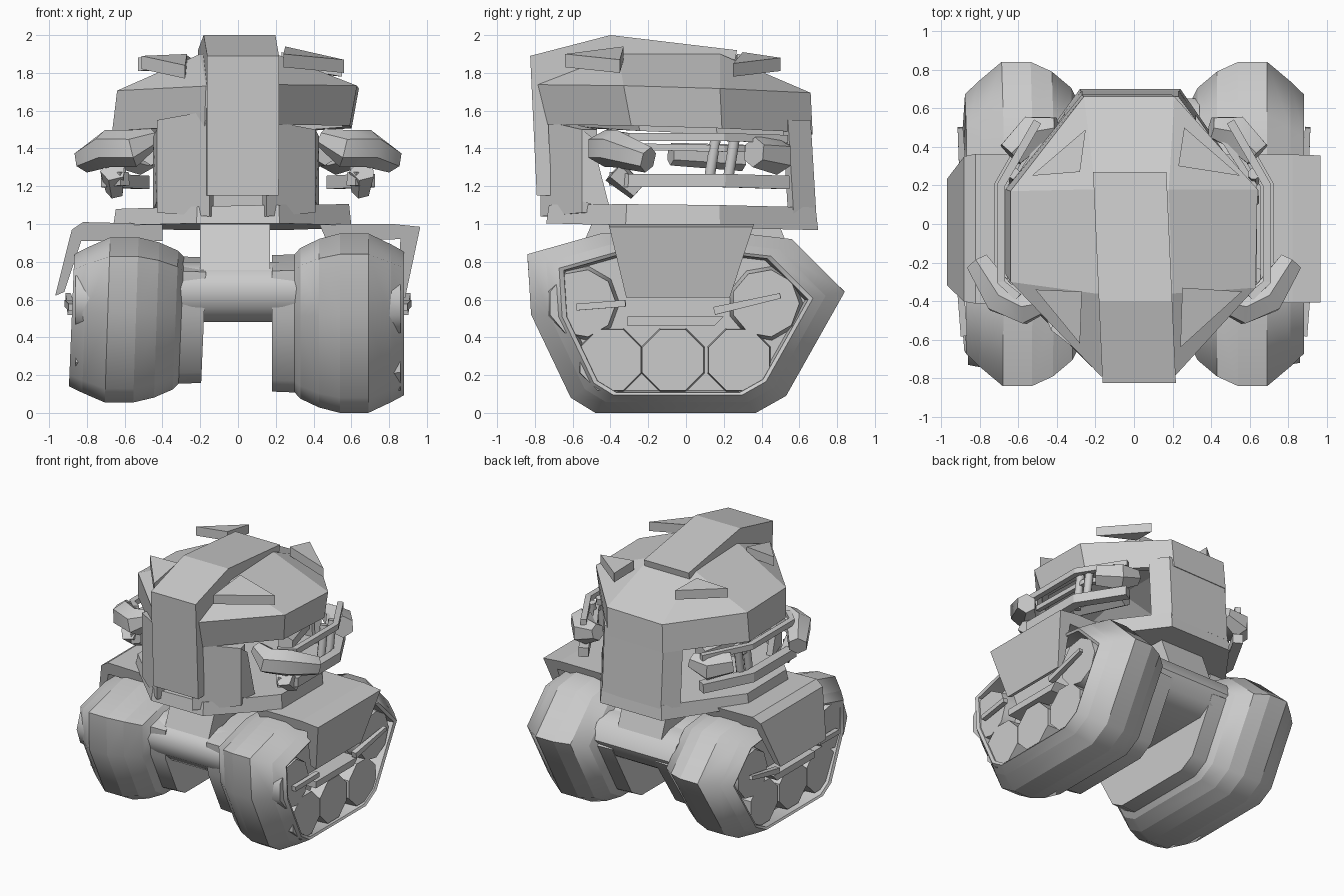
import bpy, bmesh, math
from mathutils import Vector

if "Cube" in bpy.data.objects:
    bpy.data.objects.remove(bpy.data.objects["Cube"])


def finish(name, bm, smooth=None, thick=0):
    bmesh.ops.remove_doubles(bm, verts=bm.verts, dist=0.0005)
    bmesh.ops.recalc_face_normals(bm, faces=bm.faces)
    me = bpy.data.meshes.new(name)
    bm.to_mesh(me)
    bm.free()
    ob = bpy.data.objects.new(name, me)
    bpy.context.collection.objects.link(ob)
    if thick:
        m = ob.modifiers.new("thickness", 'SOLIDIFY')
        m.thickness, m.offset = thick, -1
    if smooth:
        bpy.ops.object.select_all(action='DESELECT')
        ob.select_set(True)
        bpy.context.view_layer.objects.active = ob
        bpy.ops.object.shade_smooth_by_angle(angle=math.radians(smooth))
    return ob


def loft(name, rings, caps=(True, True), smooth=None, thick=0, crisp=False):
    """Skin a row of equal-length closed rings; crisp keeps the ring edges sharp."""
    bm = bmesh.new()
    rows = [[bm.verts.new(p) for p in r] for r in rings]
    n = len(rows[0])
    for a, b in zip(rows, rows[1:]):
        for i in range(n):
            j = (i + 1) % n
            bm.faces.new((a[i], a[j], b[j], b[i]))
    if caps[0]:
        bm.faces.new(rows[0])
    if caps[1]:
        bm.faces.new(rows[-1])
    if crisp:
        for r in rows:
            for i in range(n):
                bm.edges.get((r[i], r[(i + 1) % n])).smooth = False
    return finish(name, bm, smooth, thick)


def extrude_x(name, prof, x0, x1, smooth=None, skew=0):
    """Extrude a (y, z) profile along x, optionally leaning x with y."""
    return loft(name, [[(x + skew * y, y, z) for y, z in prof] for x in (x0, x1)], smooth=smooth)


def prism(name, pts, d):
    return loft(name, [pts, [Vector(p) + Vector(d) for p in pts]])


def rod(name, path, radii, n=4, smooth=None):
    """Tube along a path with one radius per point."""
    path = [Vector(p) for p in path]
    rings = []
    for i, p in enumerate(path):
        t = (path[min(i + 1, len(path) - 1)] - path[max(i - 1, 0)]).normalized()
        u = t.cross(Vector((0, 0, 1)) if abs(t.z) < .9 else Vector((1, 0, 0))).normalized()
        v = t.cross(u)
        rings.append([p + radii[i] * (u * math.cos(a) + v * math.sin(a))
                      for a in [2 * math.pi * (k + .5) / n for k in range(n)]])
    return loft(name, rings, smooth=smooth)


# ---- track pods with recessed outer sides and road wheels ----
TRACK = [(-.84, .84), (-.82, .52), (-.61, .08), (-.48, 0), (.37, 0),
         (.53, .09), (.84, .64), (.56, .92), (.3, .95), (-.45, .95)]
STATIONS = [(.18, .76), (.30, .77), (.33, .84), (.43, .94), (.54, 1), (.69, 1),
            (.81, .88), (.88, .80), (.87, .77), (.76, .75)]
for side, s, lift, zs in (("right", 1, 0, 1), ("left", -1, .055, .92)):
    def place(x, y, z, k):
        # the left pod leans outward toward the ground
        lean = .03 * (.5 - z) if s < 0 else 0
        return s * (x + lean), k * y, lift + zs * (.47 + k * (z - .47))
    loft(side + "_track", [[place(x, y, z, k) for y, z in TRACK]
                           for x, k in STATIONS], smooth=65, crisp=True)
    for i, y in enumerate((-.40, -.07, .28)):
        rod(f"{side}_road_wheel_{i}", [(s * .7, y, .28 + lift), (s * .86, y, .28 + lift)],
            [.185, .175], 8)
    for i, y in enumerate((-.55, .42)):
        rod(f"{side}_idler_{i}", [(s * .7, y, .58 + lift / 2), (s * .86, y, .58 + lift / 2)],
            [.21, .18], 9, 40)
    # small fittings on the flank
    rod(side + "_front_flank_bar", [(s * .88, -.58, .56), (s * .9, -.32, .58)], [.025, .025])
    rod(side + "_rear_flank_bar", [(s * .88, .15, .54), (s * .9, .5, .62)], [.03, .02])
    prism(side + "_flank_plate", [(s * .76, -.31, .46), (s * .76, .15, .46),
                                  (s * .76, .2, .51), (s * .76, -.31, .51)], (s * .12, 0, 0))

# ---- fenders ----
FENDER_R = [(.43, 1), (.82, 1), (.965, .985), (.885, .61), (.84, .63), (.86, .92), (.47, .91)]
FENDER_L = [(-.4, 1), (-.82, 1.01), (-.88, .97), (-.968, .62), (-.92, .64), (-.83, .91), (-.4, .91)]
for name, prof in (("right_fender", FENDER_R), ("left_fender", FENDER_L)):
    loft(name, [[(x, -.41 + (1 - z) * .24, z) for x, z in prof],
                [(x, .36 - (1 - z) * .33, z) for x, z in prof]])

# ---- lower hull and turret neck ----
extrude_x("lower_hull", [(-.66, .66), (-.63, .56), (-.54, .48), (.5, .48), (.6, .54),
                         (.65, .64), (.6, .75), (.48, .8), (-.48, .8), (-.62, .75)],
          -.34, .34, 50)
extrude_x("turret_neck", [(-.64, .66), (-.5, 1), (.5, .98), (.63, .64), (.5, .52), (-.5, .52)],
          -.2, .17)

# ---- turret floor ----
FLOOR = [(-.66, -.3), (-.22, -.74), (.22, -.74), (.6, -.32),
         (.6, .18), (.24, .7), (-.28, .7), (-.66, .18)]
loft("turret_floor", [[(x, y, .985 - .025 * y) for x, y in FLOOR],
                      [(.98 * x, .98 * y, 1.09 + .02 * x - .01 * y) for x, y in FLOOR]])

# ---- helmet-like roof shell: flat top, sloped sides, eave band ----
TOP = [(-.2, -.36), (-.2, -.36), (.2, -.36), (.2, -.36), (.18, .18), (.18, .18), (-.2, .18), (-.2, .18)]
EAVE = [(-.64, -.3), (-.17, -.79), (.21, -.79), (.63, -.33),
        (.64, .18), (.21, .66), (-.26, .66), (-.64, .17)]
BRIM = [(x * (1.04 if x < 0 else .94), y + (.04 if y < 0 else .01)) for x, y in EAVE]
loft("roof_shell", [[(x, y, 1.9) for x, y in TOP],
                    [(x, y, 1.71 + .02 * x - .03 * y) for x, y in EAVE],
                    [(x, y, 1.5 + .02 * x - .03 * y) for x, y in BRIM]],
     caps=(True, False), thick=.05)

# ---- rear wall, turning a little around the corners ----
WALL = [(-.36, .58), (-.27, .69), (.23, .69), (.32, .57), (.28, .54), (.2, .62), (-.25, .62), (-.32, .55)]
loft("rear_wall", [[(x, y, 1.05) for x, y in WALL], [(x, y - .03, 1.55) for x, y in WALL]])

# ---- front cheek plates ----
for side, s, x1 in (("left", -1, .43), ("right", 1, .41)):
    top = 1.55 if s < 0 else 1.5
    prism(side + "_cheek", [(s * .15, -.77, 1.04), (s * x1, -.55, 1.06), (s * x1, -.55, top),
                            (s * .15, -.77, top + .05)], (-s * .02, .08, 0))
    prism(side + "_cheek_step", [(s * x1, -.55, 1.12), (s * (x1 + .02), -.4, 1.07),
                                 (s * (x1 + .02), -.5, 1.46), (s * x1, -.55, 1.5)],
          (-s * .05, 0, 0))

# ---- crest running down the front and over the roof ----
extrude_x("crest", [(-.79, 1.15), (-.825, 1.89), (-.4, 2), (.27, 1.92), (.26, 1.87),
                    (-.36, 1.89), (-.74, 1.74), (-.71, 1.15)], -.2, .18, skew=-.045)

# ---- triangular roof fins ----
FINS = {"front_right_fin": [(.25, -.33, 1.94), (.24, -.64, 1.9), (.56, -.35, 1.87)],
        "front_left_fin": [(-.51, -.34, 1.89), (-.27, -.35, 1.9), (-.28, -.62, 1.84)],
        "rear_right_fin": [(.26, .5, 1.88), (.23, .3, 1.91), (.55, .25, 1.85)],
        "rear_left_fin": [(-.53, .25, 1.88), (-.28, .27, 1.9), (-.25, .49, 1.88)]}
for name, tri in FINS.items():
    prism(name, tri, (0, 0, -.07))

# ---- side rail frames with rounded end pods ----
for side, s in (("left", -1), ("right", 1)):
    for lvl, z, r in (("upper", 1.46, .03), ("lower", 1.23, .05)):
        rod(f"{side}_{lvl}_rail", [(s * .6, -.38, z + .01), (s * .69, -.3, z), (s * .69, .2, z),
                                   (s * .5, .53, z - .01)], [r] * 4)
    rod(f"{side}_inner_rail", [(s * .62, -.3, 1.41), (s * .62, .2, 1.4), (s * .44, .48, 1.4)], [.025] * 3)
    for i, y in enumerate((.14, .24)):
        rod(f"{side}_strut_{i}", [(s * .62, y - .02, 1.22), (s * .62, y + .02, 1.47)], [.03, .03], 8, 50)
    rod(side + "_front_pod", [(s * .44, -.4, 1.46), (s * .56, -.43, 1.4), (s * .69, -.38, 1.4),
                              (s * .81, -.2, 1.34)], [.05, .1, .1, .07], 6, 40)
    rod(side + "_rear_pod", [(s * .4, .5, 1.39), (s * .52, .48, 1.36), (s * .64, .36, 1.38)],
        [.06, .1, .08], 6, 40)
    rod(side + "_pod_foot", [(s * .66, -.38, 1.28), (s * .65, -.26, 1.17)], [.07, .05], 5)
    rod(side + "_inner_arm", [(s * .33, .3, 1.35), (s * .46, -.08, 1.37)], [.07, .06], 6)
